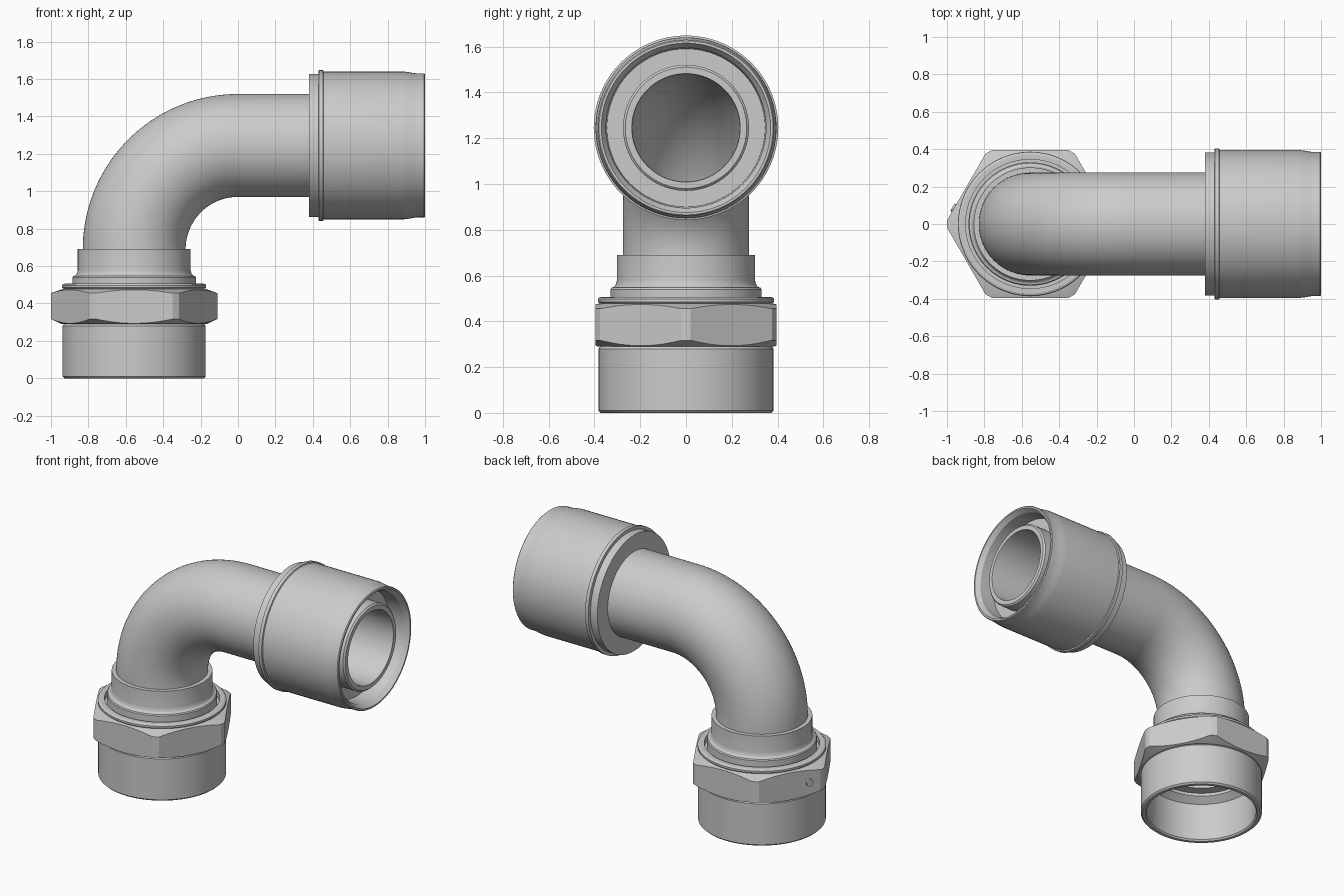
import bpy, bmesh
from math import sin, cos, pi, radians
from mathutils import Vector

if "Cube" in bpy.data.objects:
    bpy.data.objects.remove(bpy.data.objects["Cube"])

AXIS_X, AXIS_Z, BEND = -0.555, 1.245, 0.555
SEG = 96
Y = Vector((0, 1, 0))


def loft(name, rings, seg=SEG):
    """Closed solid from rings given as (centre, tangent, radius)."""
    bm = bmesh.new()
    loops = []
    for c, t, r in rings:
        n = t.cross(Y)
        loops.append([bm.verts.new(c + r * (cos(2 * pi * i / seg) * Y + sin(2 * pi * i / seg) * n))
                      for i in range(seg)])
    for a, b in zip(loops, loops[1:] + loops[:1]):
        for i in range(seg):
            j = (i + 1) % seg
            bm.faces.new((a[i], a[j], b[j], b[i]))
    bmesh.ops.recalc_face_normals(bm, faces=bm.faces)
    return to_object(name, bm)


def to_object(name, bm):
    me = bpy.data.meshes.new(name)
    bm.to_mesh(me)
    bm.free()
    ob = bpy.data.objects.new(name, me)
    bpy.context.collection.objects.link(ob)
    return ob


def select(ob):
    bpy.ops.object.select_all(action='DESELECT')
    ob.select_set(True)
    bpy.context.view_layer.objects.active = ob


def smooth(ob):
    select(ob)
    bpy.ops.object.shade_smooth_by_angle(angle=radians(20))


def upright(profile):
    return [(Vector((AXIS_X, 0, z)), Vector((0, 0, 1)), r) for r, z in profile]


def sideways(profile):
    return [(Vector((x, 0, AXIS_Z)), Vector((1, 0, 0)), r) for r, x in profile]


# Bent pipe: outer wall one way, bore back the other way
def pipe_path(r, r_end, x_chamfer, x_end):
    rings = upright([(r, 0.32)])
    for i in range(41):
        t = i / 40 * pi / 2
        c = Vector((-BEND * cos(t), 0, AXIS_Z - BEND + BEND * sin(t)))
        rings.append((c, Vector((sin(t), 0, cos(t))), r))
    return rings + sideways([(r, x_chamfer), (r_end, x_end)])


smooth(loft("bent_pipe", pipe_path(0.275, 0.265, 0.96, 0.97)
            + pipe_path(0.235, 0.237, 0.96, 0.97)[::-1]))

# Push-fit socket on the horizontal end
smooth(loft("socket", sideways([
    (0.26, 0.38), (0.383, 0.38), (0.383, 0.43), (0.403, 0.432), (0.403, 0.455),
    (0.395, 0.458), (0.395, 0.885), (0.393, 0.905), (0.387, 0.94), (0.385, 0.96),
    (0.385, 0.995), (0.38, 1.0), (0.37, 1.0), (0.35, 0.97), (0.345, 0.87), (0.26, 0.87)])))

# Collar sleeve between pipe and nut
smooth(loft("pipe_collar", upright([
    (0.31, 0.32), (0.31, 0.45), (0.33, 0.46), (0.33, 0.54), (0.325, 0.547),
    (0.317, 0.549), (0.309, 0.556), (0.304, 0.567), (0.302, 0.58), (0.302, 0.69),
    (0.26, 0.69), (0.26, 0.32)])))

# Union nut: turned profile trimmed by a hexagonal prism
nut = loft("hex_nut", upright([
    (0.372, 0), (0.3825, 0.01), (0.3825, 0.28), (0.375, 0.29), (0.387, 0.29),
    (0.445, 0.317), (0.445, 0.455), (0.388, 0.476), (0.378, 0.478), (0.385, 0.485),
    (0.385, 0.497), (0.38, 0.503), (0.372, 0.506), (0.345, 0.506), (0.345, 0.47),
    (0.30, 0.47), (0.30, 0.30), (0.345, 0.265), (0.345, 0.01), (0.353, 0)]))
bm = bmesh.new()
bmesh.ops.create_cone(bm, cap_ends=True, segments=6, radius1=0.395 / cos(pi / 6),
                      radius2=0.395 / cos(pi / 6), depth=1)
# Turn so that one corner points along x
corner = max(bm.verts, key=lambda v: v.co.x).co
if abs(corner.y) > 0.01:
    for v in bm.verts:
        v.co.x, v.co.y = v.co.y, -v.co.x
bmesh.ops.translate(bm, verts=bm.verts, vec=(AXIS_X, 0, 0.25))
prism = to_object("hex_cutter", bm)
prism.hide_render = True
select(nut)
mod = nut.modifiers.new("hex", 'BOOLEAN')
mod.operation = 'INTERSECT'
mod.solver = 'EXACT'
mod.object = prism
bpy.ops.object.modifier_apply(modifier=mod.name)
bpy.data.objects.remove(prism)
smooth(nut)

# Small round marker pip on one rear nut face
normal = Vector((-cos(pi / 6), 0.5, 0))
along = Vector((-0.5, -cos(pi / 6), 0))
bm = bmesh.new()
bmesh.ops.create_cone(bm, cap_ends=True, segments=24, radius1=0.026, radius2=0.022, depth=0.02)
pip = to_object("marker_pip", bm)
pip.rotation_euler = normal.to_track_quat('Z', 'Y').to_euler()
pip.location = Vector((AXIS_X, 0, 0.385)) + normal * 0.395 + along * 0.13
smooth(pip)
